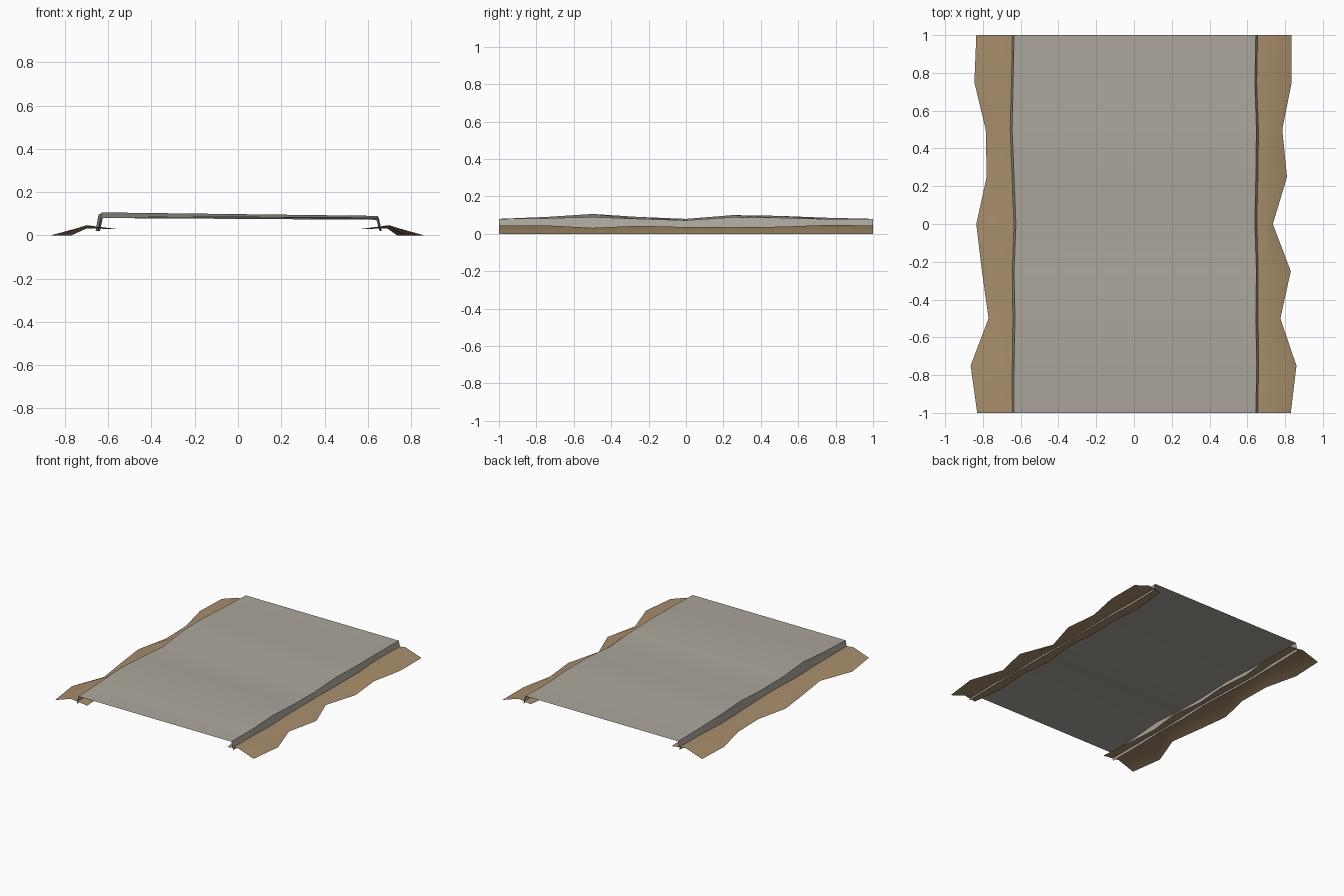
import bpy
import math

cube = bpy.data.objects.get("Cube")
if cube:
    bpy.data.objects.remove(cube, do_unlink=True)


def make_material(name, rgb):
    mat = bpy.data.materials.new(name)
    mat.use_nodes = True
    color = (*rgb, 1)
    mat.diffuse_color = color
    mat.node_tree.nodes["Principled BSDF"].inputs["Base Color"].default_value = color
    return mat


def loft(name, rows, mat, angle):
    """Join matching cross-section rows into an open sheet, facing upward."""
    n = len(rows[0])
    verts = [p for row in rows for p in row]
    faces = [(r * n + i, r * n + i + 1, (r + 1) * n + i + 1, (r + 1) * n + i)
             for r in range(len(rows) - 1) for i in range(n - 1)]
    mesh = bpy.data.meshes.new(name)
    mesh.from_pydata(verts, [], faces)
    mesh.materials.append(mat)
    obj = bpy.data.objects.new(name, mesh)
    bpy.context.collection.objects.link(obj)
    bpy.ops.object.select_all(action="DESELECT")
    bpy.context.view_layer.objects.active = obj
    obj.select_set(True)
    bpy.ops.object.shade_smooth_by_angle(angle=math.radians(angle))
    return obj


paving = make_material("paving grey", (0.41, 0.385, 0.335))
dirt = make_material("dirt brown", (0.39, 0.27, 0.145))

# Stations along the road, from front to back
ys = [-1 + 0.25 * i for i in range(9)]

# Road surface with its turned-down side skirts
left_z = [.08, .09, .106, .09, .08, .1, .096, .086, .08]
right_z = [.08, .083, .09, .08, .072, .089, .086, .079, .08]
left_x = [.635, .635, .63, .635, .625, .635, .645, .64, .635]
right_x = [.645, .65, .645, .648, .64, .645, .648, .64, .645]
road_rows = [
    [(-lx - .013, y, .02), (-lx, y, lz), (rx, y, rz), (rx + .014, y, .02)]
    for y, lx, lz, rx, rz in zip(ys, left_x, left_z, right_x, right_z)
]
loft("road_surface", road_rows, paving, 30)

# Dirt shoulders: flat inner strip, low crest, ragged outer edge
crest_z = [.045, .045, .032, .043, .036, .036, .038, .047, .045]
outer = {
    "left": [.83, .865, .77, .805, .835, .78, .785, .845, .835],
    "right": [.83, .86, .775, .83, .735, .81, .785, .835, .835],
}
inner = {
    "left": [.56, .58, .6, .57, .6, .58, .6, .57, .58],
    "right": [.61, .58, .6, .57, .6, .58, .59, .57, .6],
}
for side, sign in (("left", -1), ("right", 1)):
    rows = []
    for y, a, b, z in zip(ys, inner[side], outer[side], crest_z):
        crest = min(.7, b - .05)
        row = [(sign * a, y, .03), (sign * crest, y, z), (sign * b, y, 0)]
        rows.append(row if sign > 0 else row[::-1])
    # Road faces the front (-y), so its own left is the +x side
    own_side = "left" if sign > 0 else "right"
    loft(own_side + "_dirt_shoulder", rows, dirt, 60)
